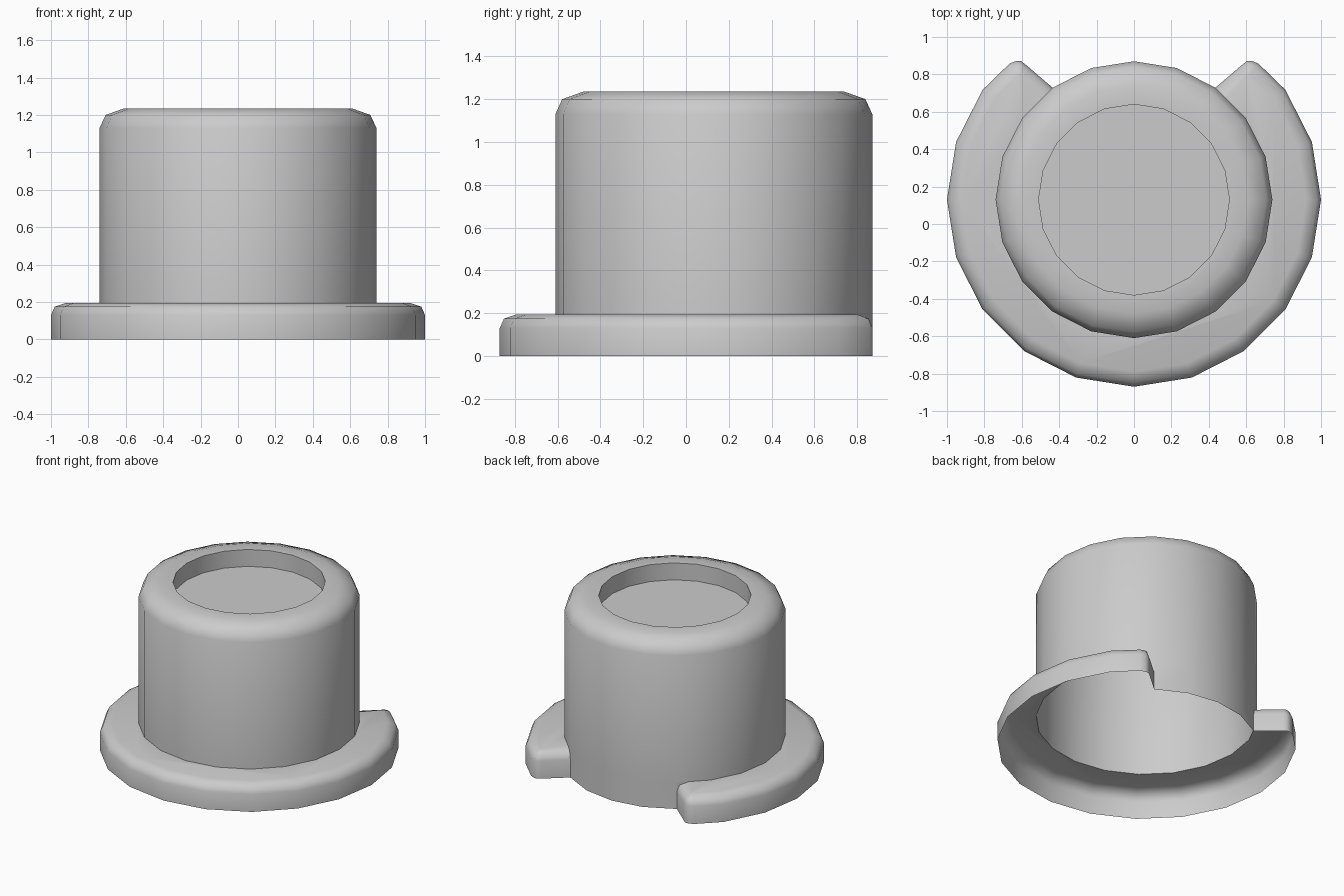
import bpy, math
from mathutils import Vector

if "Cube" in bpy.data.objects:
    bpy.data.objects.remove(bpy.data.objects["Cube"])

CY, N = 0.13, 20          # axis offset in y, sides
R, BRIM_Z = 0.74, 0.195   # body radius, brim top height
STEP = 360 / N


def polar(r, deg):
    a = math.radians(deg)
    return Vector((r * math.cos(a), CY + r * math.sin(a)))


def ring(r, z, start=0, count=N):
    return [(*polar(r, start + STEP * i), z) for i in range(count)]


class Shell:
    """Collects faces and turns them into a smooth-shaded object."""
    def __init__(self):
        self.verts, self.faces, self.index = [], [], {}

    def vert(self, p):
        key = tuple(round(c, 5) for c in p)
        if key not in self.index:
            self.index[key] = len(self.verts)
            self.verts.append(key)
        return self.index[key]

    def face(self, pts):
        self.faces.append([self.vert(p) for p in pts])

    def loft(self, rings, closed=True):
        for a, b in zip(rings, rings[1:]):
            n = len(a)
            for i in range(n if closed else n - 1):
                j = (i + 1) % n
                self.face([a[i], a[j], b[j], b[i]])

    def build(self, name):
        me = bpy.data.meshes.new(name)
        me.from_pydata(self.verts, [], self.faces)
        me.update()
        ob = bpy.data.objects.new(name, me)
        bpy.context.collection.objects.link(ob)
        bpy.ops.object.select_all(action='DESELECT')
        ob.select_set(True)
        bpy.context.view_layer.objects.active = ob
        bpy.ops.object.shade_smooth_by_angle(angle=math.radians(50))


# Brim outline, counter-clockwise from left tab to right tab, inset by d
TIP = [(.665, .858), (.63, .872), (.605, .872), (.583, .855)]
TIP_CORE, D_MAX = Vector((.61, .79)), 0.08


def brim_loop(d, z):
    tip = [Vector(p).lerp(TIP_CORE, .9 * d / D_MAX) for p in TIP]
    slide = (polar(R, 36) - polar(R, 54)).normalized()
    tip.append(polar(R, 54) + slide * d)          # end slides along body wall
    left = [Vector((-p.x, p.y)) for p in reversed(tip)]
    arc = [polar(1 - d, 144 + STEP * i) for i in range(15)]
    return [(p.x, p.y, z) for p in left + arc + tip]


# Body: wall, rounded shoulder and recessed top
body = Shell()
profile = [(R, BRIM_Z), (R, 1.13), (.708, 1.2), (.61, 1.235), (.51, 1.235), (.51, 1.11)]
body.loft([ring(r, z) for r, z in profile])
body.face(ring(*profile[-1]))
# back wall between the tabs reaches the floor
body.loft([ring(R, 0, 54, 5), ring(R, BRIM_Z, 54, 5)], closed=False)
body.build("body")

# Brim: rim wall, rounded edge, top face; open underneath
brim = Shell()
loops = [brim_loop(d, z) for d, z in [(0, 0), (0, .13), (.02, .175), (D_MAX, BRIM_Z)]]
brim.loft(loops, closed=False)
inner = ring(R, BRIM_Z, 144, 15)
brim.face(loops[-1] + inner[::-1])
# small fillers where the rounded tab ends meet the body
brim.face([l[-1] for l in loops[1:]] + [(*polar(R, 54), BRIM_Z)])
brim.face([l[0] for l in reversed(loops[1:])] + [(*polar(R, 126), BRIM_Z)])
brim.build("brim")
